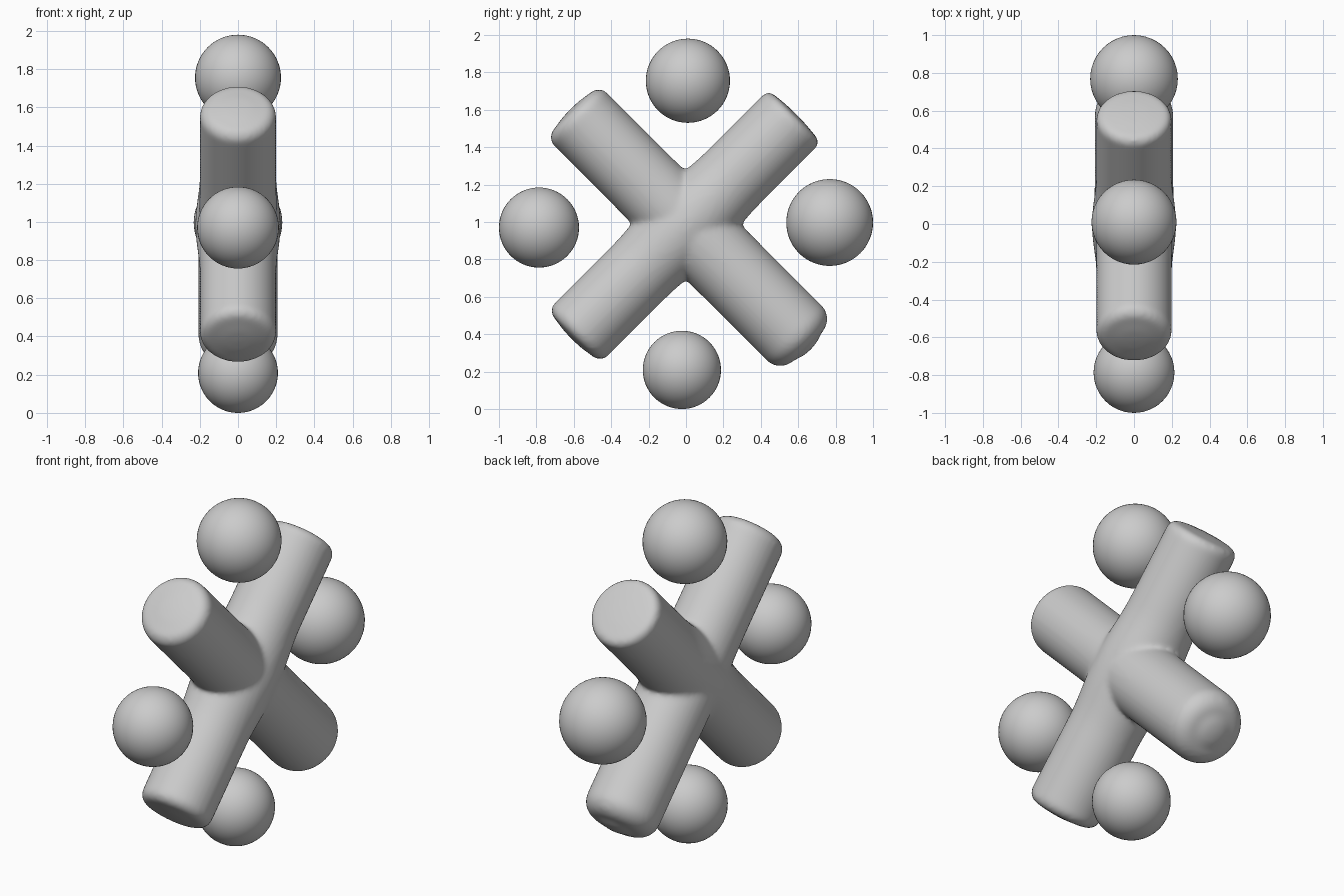
import bpy, bmesh, math
from mathutils import Vector, Matrix

if "Cube" in bpy.data.objects:
    bpy.data.objects.remove(bpy.data.objects["Cube"], do_unlink=True)

grey = bpy.data.materials.new("plain grey")
grey.use_nodes = True
grey.diffuse_color = (0.6, 0.6, 0.6, 1)
grey.node_tree.nodes["Principled BSDF"].inputs["Base Color"].default_value = (0.6, 0.6, 0.6, 1)

CENTRE = Vector((0, 0, 0.985))


def add_object(name, bm):
    mesh = bpy.data.meshes.new(name)
    bm.to_mesh(mesh)
    bm.free()
    mesh.materials.append(grey)
    for face in mesh.polygons:
        face.use_smooth = True
    obj = bpy.data.objects.new(name, mesh)
    bpy.context.collection.objects.link(obj)
    return obj


def add_arm(bm, direction, length, radius, hub, rounding, dome):
    """Lathe a round arm from the hub to a softly rounded, slightly domed end."""
    swell = 0.36
    profile = [(0, 0)]
    for i in range(9):
        t = i / 8
        profile.append((radius + (hub - radius) * (1 + math.cos(math.pi * t)) / 2, swell * t))
    for i in range(9):
        a = math.pi / 2 * i / 8
        profile.append((radius - rounding + rounding * math.cos(a),
                        length - dome - rounding + rounding * math.sin(a)))
    profile += [((radius - rounding) / 2, length - dome * 0.25), (0, length)]
    turn = Vector(direction).to_track_quat('Z', 'Y').to_matrix().to_4x4()
    place = Matrix.Translation(CENTRE) @ turn
    steps = 64
    rings = []
    for r, h in profile:
        if r == 0:
            rings.append([bm.verts.new(place @ Vector((0, 0, h)))] * steps)
        else:
            rings.append([bm.verts.new(place @ Vector((
                r * math.cos(math.tau * k / steps), r * math.sin(math.tau * k / steps), h)))
                for k in range(steps)])
    for low, high in zip(rings, rings[1:]):
        for k in range(steps):
            n = (k + 1) % steps
            corners = dict.fromkeys((low[k], low[n], high[n], high[k]))
            bm.faces.new(list(corners))


# Crossed arms, fused into one body with soft joints
bm = bmesh.new()
add_arm(bm, (0, -1, -1), 0.865, 0.2, 0.223, 0.055, 0.015)
add_arm(bm, (0, 1, 1), 0.835, 0.2, 0.223, 0.045, 0.01)
add_arm(bm, (0, -1, 1), 0.875, 0.2, 0.205, 0.06, 0.015)
add_arm(bm, (0, 1, -1), 0.945, 0.208, 0.21, 0.1, 0.025)
cross = add_object("crossed_arms", bm)
remesh = cross.modifiers.new("Fuse", 'REMESH')
remesh.mode = 'VOXEL'
remesh.voxel_size = 0.013
remesh.use_smooth_shade = True
soften = cross.modifiers.new("Soften", 'SMOOTH')
soften.factor = 0.5
soften.iterations = 14

# Balls floating between the arms
balls = {
    "top_ball": (0.01, 1.755, 0.225),
    "front_ball": (-0.786, 0.97, 0.214),
    "back_ball": (0.768, 0.997, 0.232),
    "bottom_ball": (-0.022, 0.209, 0.209),
}
for name, (y, z, radius) in balls.items():
    bm = bmesh.new()
    bmesh.ops.create_uvsphere(bm, u_segments=48, v_segments=32, radius=radius)
    add_object(name, bm).location = (0, y, z)
